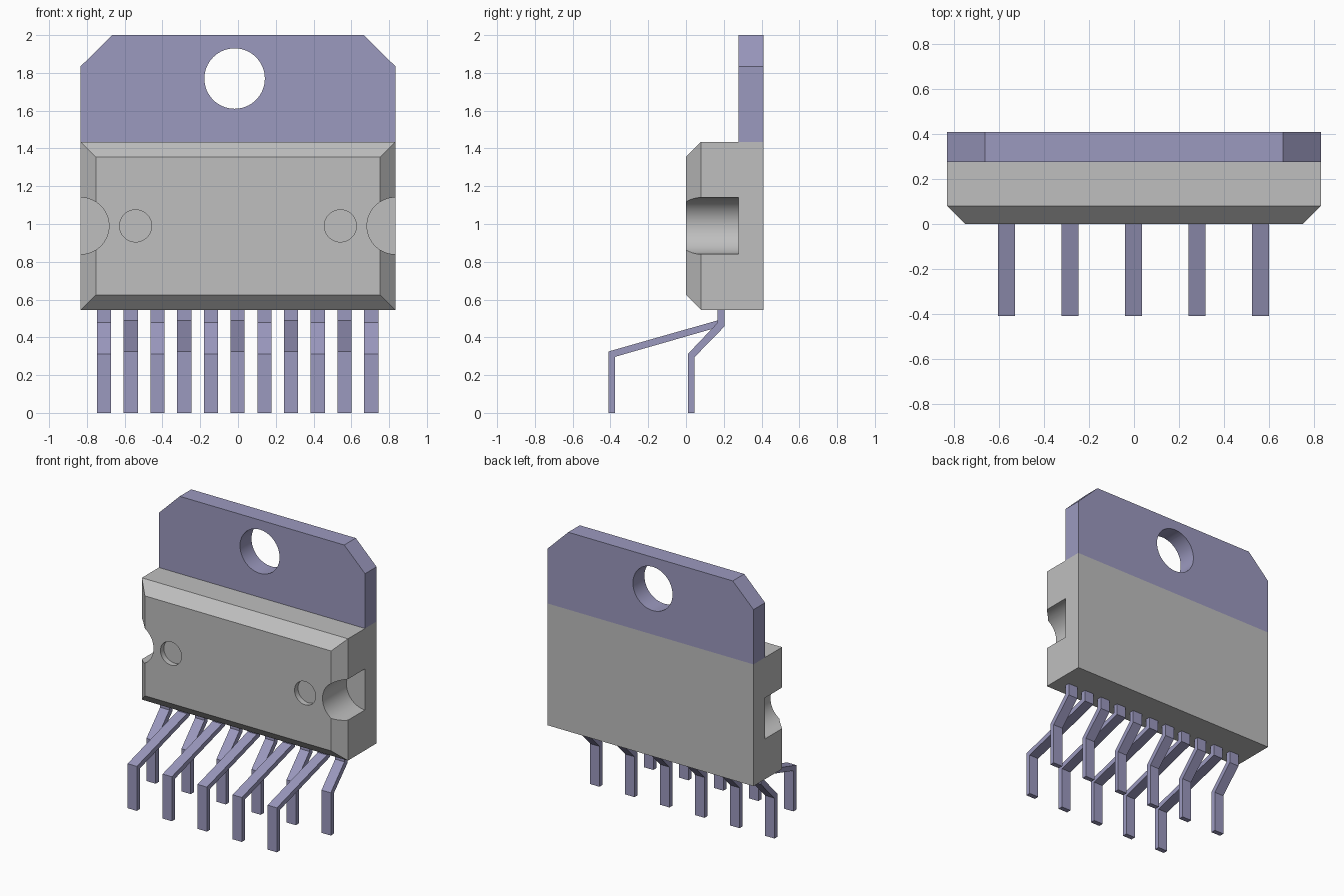
import bpy, bmesh, math
from mathutils import Matrix, Vector

cube = bpy.data.objects.get("Cube")
if cube:
    bpy.data.objects.remove(cube, do_unlink=True)


def make_material(name, rgb):
    mat = bpy.data.materials.new(name)
    mat.use_nodes = True
    mat.diffuse_color = (*rgb, 1)
    mat.node_tree.nodes["Principled BSDF"].inputs["Base Color"].default_value = (*rgb, 1)
    return mat


GREY = make_material("grey plastic", (0.52, 0.52, 0.52))
METAL = make_material("blue metal", (0.33, 0.32, 0.52))


def finish(bm, name, mat):
    bmesh.ops.recalc_face_normals(bm, faces=bm.faces)
    mesh = bpy.data.meshes.new(name)
    bm.to_mesh(mesh)
    bm.free()
    obj = bpy.data.objects.new(name, mesh)
    bpy.context.collection.objects.link(obj)
    mesh.materials.append(mat)
    return obj


def extrude_outline(name, points, offset, mat):
    """Extrude a flat outline of 3D points along an offset."""
    bm = bmesh.new()
    face = bm.faces.new([bm.verts.new(p) for p in points])
    result = bmesh.ops.extrude_face_region(bm, geom=[face], use_keep_orig=True)
    moved = [v for v in result["geom"] if isinstance(v, bmesh.types.BMVert)]
    bmesh.ops.translate(bm, verts=moved, vec=Vector(offset))
    return finish(bm, name, mat)


def drill(obj, x, z, radius, y0, y1):
    """Cut a round hole running along y from y0 to y1."""
    bm = bmesh.new()
    place = Matrix.Translation((x, (y0 + y1) / 2, z)) @ Matrix.Rotation(math.pi / 2, 4, "X")
    bmesh.ops.create_cone(bm, cap_ends=True, segments=64, radius1=radius,
                          radius2=radius, depth=y1 - y0, matrix=place)
    cutter = finish(bm, "hole_cutter", obj.data.materials[0])
    cutter.hide_render = True
    mod = obj.modifiers.new("hole", "BOOLEAN")
    mod.operation = "DIFFERENCE"
    mod.solver = "EXACT"
    mod.object = cutter
    bpy.context.view_layer.objects.active = obj
    bpy.ops.object.modifier_apply(modifier=mod.name)
    bpy.data.objects.remove(cutter, do_unlink=True)


def smooth(obj):
    bpy.ops.object.select_all(action="DESELECT")
    obj.select_set(True)
    bpy.context.view_layer.objects.active = obj
    bpy.ops.object.shade_smooth_by_angle(angle=math.radians(30))


# Plastic body: rectangular rings from the bevelled front to the flat back
HALF, BOTTOM, TOP, BACK, BEVEL = 0.833, 0.545, 1.435, 0.41, 0.08
bm = bmesh.new()
rings = []
for y, inset in ((0, BEVEL), (BEVEL, 0), (BACK, 0)):
    h, b, t = HALF - inset, BOTTOM + inset, TOP - inset
    rings.append([bm.verts.new((x, y, z)) for x, z in ((-h, b), (h, b), (h, t), (-h, t))])
for r1, r2 in zip(rings, rings[1:]):
    for i in range(4):
        j = (i + 1) % 4
        bm.faces.new((r1[i], r1[j], r2[j], r2[i]))
bm.faces.new(rings[0])
bm.faces.new(rings[-1])
body = finish(bm, "body", GREY)

# Side screw notches and shallow front dimples
for side in (-1, 1):
    drill(body, side * HALF, 0.99, 0.15, -0.1, 0.277)
    drill(body, side * 0.542, 0.99, 0.085, -0.1, 0.04)
smooth(body)

# Metal mounting tab with clipped corners and a screw hole
TAB = ((-HALF, TOP), (HALF, TOP), (HALF, 1.835), (0.665, 2), (-0.665, 2), (-HALF, 1.835))
tab = extrude_outline("mounting_tab", [(x, 0.277, z) for x, z in TAB],
                      (0, BACK - 0.277, 0), METAL)
drill(tab, -0.018, 1.77, 0.16, 0.1, 0.6)
smooth(tab)

# Bent leads: side profiles in (y, z), alternating short and long reach
SHORT = ((0.01, 0), (0.045, 0), (0.045, 0.295), (0.203, 0.457), (0.203, BOTTOM),
         (0.168, BOTTOM), (0.168, 0.478), (0.01, 0.312))
LONG = ((-0.41, 0), (-0.375, 0), (-0.375, 0.297), (0.203, 0.463), (0.203, BOTTOM),
        (0.168, BOTTOM), (0.168, 0.49), (-0.41, 0.325))
WIDTH = 0.075
for i in range(11):
    x = (i - 5) * 0.1415 - 0.002
    profile = LONG if i % 2 else SHORT
    extrude_outline(f"lead_{i + 1}", [(x - WIDTH / 2, y, z) for y, z in profile],
                    (WIDTH, 0, 0), METAL)
